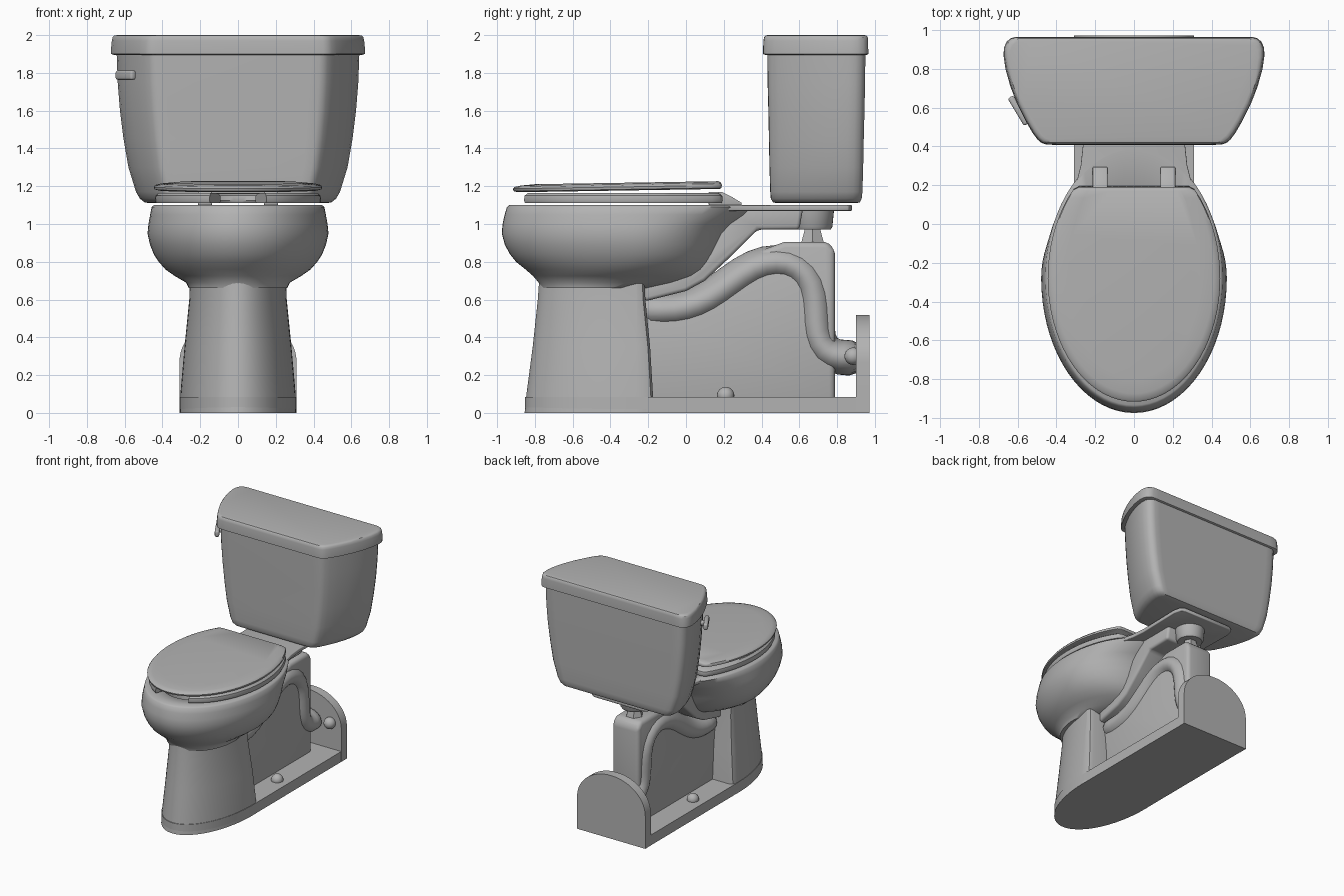
import bpy, bmesh, math
from mathutils import Vector, Matrix

if "Cube" in bpy.data.objects:
    bpy.data.objects.remove(bpy.data.objects["Cube"])

mat = bpy.data.materials.new("grey_ceramic")
mat.diffuse_color = (0.45, 0.45, 0.45, 1)
mat.use_nodes = True
mat.node_tree.nodes["Principled BSDF"].inputs["Base Color"].default_value = mat.diffuse_color


def finish(name, bm, bevel=0, angle=35):
    bmesh.ops.remove_doubles(bm, verts=bm.verts, dist=0.0005)
    bmesh.ops.recalc_face_normals(bm, faces=bm.faces)
    if bevel:
        edges = [e for e in bm.edges if len(e.link_faces) == 2 and e.calc_face_angle() > 0.6]
        bmesh.ops.bevel(bm, geom=edges, offset=bevel, segments=3, profile=0.5,
                        affect='EDGES', clamp_overlap=True)
    me = bpy.data.meshes.new(name)
    bm.to_mesh(me)
    bm.free()
    me.materials.append(mat)
    me.shade_smooth()
    me.set_sharp_from_angle(angle=math.radians(angle))
    ob = bpy.data.objects.new(name, me)
    bpy.context.collection.objects.link(ob)
    return ob


def loft(name, rings, bevel=0, angle=35):
    """Skin closed rings of equal length and cap both ends."""
    bm = bmesh.new()
    vs = [[bm.verts.new(p) for p in r] for r in rings]
    n = len(rings[0])
    for a, b in zip(vs, vs[1:]):
        for i in range(n):
            j = (i + 1) % n
            bm.faces.new((a[i], a[j], b[j], b[i]))
    bm.faces.new(vs[0])
    bm.faces.new(vs[-1])
    return finish(name, bm, bevel, angle)


def mirrored(half):
    return half + [(-x, y) for x, y in reversed(half)]


def egg(hw, yf, yb, mid, z, clip=9, n=72):
    """Egg outline: two half ellipses meeting at y = mid, cut flat at clip."""
    pts = []
    for i in range(n):
        a = 2 * math.pi * i / n
        c = math.cos(a)
        y = mid - c * ((mid - yf) if c > 0 else (yb - mid))
        pts.append((hw * math.sin(a), min(y, clip), z))
    return pts


def side_prism(name, pts, hw, bevel):
    return loft(name, [[(x, y, z) for y, z in pts] for x in (-hw, hw)], bevel)


# Bowl: outside from the neck up, over the rim, then the hollow inside
bowl = [(.66, .26, -.77, -.15, -.42), (.69, .275, -.78, .0, -.38), (.725, .335, -.81, .08, -.34),
        (.76, .385, -.85, .12, -.31), (.80, .42, -.90, .145, -.29), (.84, .446, -.932, .165, -.28),
        (.89, .466, -.959, .19, -.28), (.95, .479, -.975, .22, -.28), (1.0, .474, -.971, .27, -.28),
        (1.05, .465, -.96, .35, -.28), (1.09, .457, -.948, .39, -.28), (1.1, .445, -.935, .385, -.28),
        (1.1, .34, -.81, .09, -.3), (1.085, .325, -.795, .075, -.3), (1.0, .32, -.78, .06, -.3),
        (.9, .27, -.70, .0, -.32), (.82, .18, -.55, -.08, -.32), (.78, .1, -.42, -.15, -.3)]
loft("bowl", [egg(hw, yf, yb, m, z) for z, hw, yf, yb, m in bowl], angle=50)


# Pedestal column: rounded front, flat back with soft corners
def column(hw, yf, yb, z):
    half = [(hw * math.sin(a), -.24 + (yf + .24) * math.cos(a))
            for a in [math.pi / 2 * (i + .5) / 20 for i in range(20)]]
    half += [(hw, yb - .04), (hw - .01, yb - .012), (hw - .04, yb)]
    return [(x, y, z) for x, y in mirrored(half)]


loft("pedestal", [column(.31, -.855, -.17, 0), column(.305, -.845, -.175, .1),
                  column(.283, -.812, -.19, .35), column(.258, -.785, -.215, .6),
                  column(.255, -.778, -.22, .7)])

# Base slab under the rear
foot = [(.309 * math.sin(a), -.24 - .612 * math.cos(a))
        for a in [math.pi / 2 * (i + .5) / 20 for i in range(20)]] + [(.309, -.2), (.309, .96)]
loft("base_slab", [[(x, y, z) for x, y in mirrored(foot)] for z in (0, .085)])

# Arched plate at the back
arch = [(.31, 0)] + [(.31 * math.cos(a), .27 + .25 * math.sin(a))
                     for a in [math.pi / 2 * i / 14 for i in range(14)]]
loft("back_plate", [[(x, y, z) for x, z in mirrored(arch)] for y in (.9, .972)])

# Central wall and the shelf joining the bowl to the deck
side_prism("rear_wall", [(-.25, .05), (.79, .05), (.79, .86), (.75, .905), (.52, .905),
                         (.4, .86), (.2, .72), (.02, .6), (-.25, .6)], .12, .035)
side_prism("bowl_shelf", [(-.22, .59), (0, .645), (.1, .7), (.25, .84), (.38, .97), (.6, .97),
                          (.62, 1.085), (.2, 1.085), (.12, .85), (-.22, .69)], .17, .02)

# Trapway pipe bulging out of the wall
path = [(-.26, .55), (-.12, .54), (0, .55), (.12, .6), (.24, .69), (.36, .775), (.48, .805),
        (.59, .78), (.67, .69), (.69, .55), (.69, .42), (.73, .32), (.82, .29), (.93, .29)]
rings = []
for i, (y, z) in enumerate(path):
    p, q = path[max(i - 1, 0)], path[min(i + 1, len(path) - 1)]
    t = Vector((q[0] - p[0], q[1] - p[1])).normalized()
    rings.append([(.155 * math.cos(a), y - t.y * .098 * math.sin(a), z + t.x * .098 * math.sin(a))
                  for a in [math.pi * k / 12 for k in range(24)]])
pipe = loft("trapway", rings, angle=60)
sub = pipe.modifiers.new("smooth", 'SUBSURF')
sub.levels = sub.render_levels = 1


# Funnel and nut beneath the tank
def disc(r, z, y=.67, n=32):
    return [(r * math.cos(2 * math.pi * i / n), y + r * math.sin(2 * math.pi * i / n), z)
            for i in range(n)]


loft("funnel", [disc(.095, .97), disc(.105, .985), disc(.115, 1.085)])
loft("drain_nut", [disc(.075, .88, n=6), disc(.045, .98, n=6)])

# Deck carrying the tank
deck = [(.325, .12), (.30, .2), (.275, .3), (.262, .42), (.265, .55), (.27, .8), (.255, .86), (.22, .88)]
loft("deck", [[(x, y, z) for x, y in mirrored(deck)] for z in (1.07, 1.1)], bevel=.006)

# Tank and tank lid share one outline, scaled per level
plan = [(.40, .41), (.45, .412), (.475, .42), (.495, .437), (.52, .47), (.555, .53), (.60, .62),
        (.635, .71), (.66, .80), (.67, .87), (.668, .91), (.655, .94), (.635, .957), (.61, .965), (.56, .965)]


def tank_ring(hw, yf, yb, z):
    return [(x * hw / .67, yf + (y - .41) / .555 * (yb - yf), z) for x, y in mirrored(plan)]


loft("tank", [tank_ring(hw, yf, yb, z) for z, hw, yf, yb in (
    (1.11, .47, .48, .90), (1.115, .495, .46, .92), (1.135, .52, .449, .93), (1.17, .54, .446, .934),
    (1.3, .58, .442, .938), (1.45, .606, .439, .941), (1.6, .625, .436, .945),
    (1.75, .637, .432, .948), (1.92, .643, .43, .95))])
loft("tank_lid", [tank_ring(hw, yf, yb, z) for z, hw, yf, yb in (
    (1.895, .655, .42, .955), (1.9, .673, .408, .965), (1.92, .673, .408, .965), (1.97, .668, .41, .964),
    (1.988, .664, .413, .962), (1.997, .655, .42, .956), (2.0, .64, .432, .945))])

# Flush handle: paddle on a short stub
d = Vector((.09, -.15, 0)).normalized()
out = Vector((d.y, -d.x, 0))
for name, size, offset in (("flush_handle", (.165, .034, .05), 0), ("handle_stub", (.04, .06, .035), -.03)):
    bm = bmesh.new()
    bmesh.ops.create_cube(bm, size=1, matrix=Matrix.Diagonal((*size, 1)))
    rot = Matrix((d, out, Vector((0, 0, 1)))).transposed().to_4x4()
    pos = Vector((-.595, .585, 1.788)) + out * offset
    bmesh.ops.transform(bm, matrix=Matrix.Translation(pos) @ rot, verts=bm.verts)
    finish(name, bm, bevel=.012)

# Seat: horseshoe ring open at the front
outer = egg(.44, -.895, .37, -.28, 0, .195)
inner = egg(.27, -.70, .05, -.30, 0, .195)
section = [(0.03, 1.112), (0, 1.125), (.02, 1.15), (.12, 1.165), (.8, 1.162), (.97, 1.15), (1, 1.125), (.95, 1.112)]
loft("seat", [[(o[0] + (i[0] - o[0]) * f, o[1] + (i[1] - o[1]) * f, z) for f, z in section]
              for o, i in list(zip(outer, inner))[4:-3]], angle=40)

# Seat cover, rising slightly toward the hinges
cover = [(1.168, .42, -.89, .18), (1.174, .443, -.912, .188), (1.187, .445, -.917, .19),
         (1.196, .438, -.908, .188), (1.203, .41, -.875, .182), (1.209, .34, -.80, .172)]
loft("seat_cover", [[(x, y, w + .018 * (y + .9) / 1.1) for x, y, w in egg(hw, yf, .365, -.28, z, clip)]
                    for z, hw, yf, clip in cover], angle=40)

for s, side in ((-1, "left"), (1, "right")):
    # Seat hinge
    hinge = [(.12, 1.1), (.295, 1.1), (.295, 1.112), (.24, 1.145), (.19, 1.17), (.12, 1.17)]
    loft(side + "_hinge", [[(s * .175 + x, y, z) for y, z in hinge] for x in (-.038, .038)], bevel=.008)
    # Bolt caps on the floor and on the back plate
    for name, pos in (("_floor_bolt_cap", (s * .21, .21, .092)), ("_back_bolt_cap", (s * .215, .885, .3))):
        bm = bmesh.new()
        bmesh.ops.create_uvsphere(bm, u_segments=20, v_segments=12, radius=.046,
                                  matrix=Matrix.Translation(pos))
        finish(side + name, bm)
